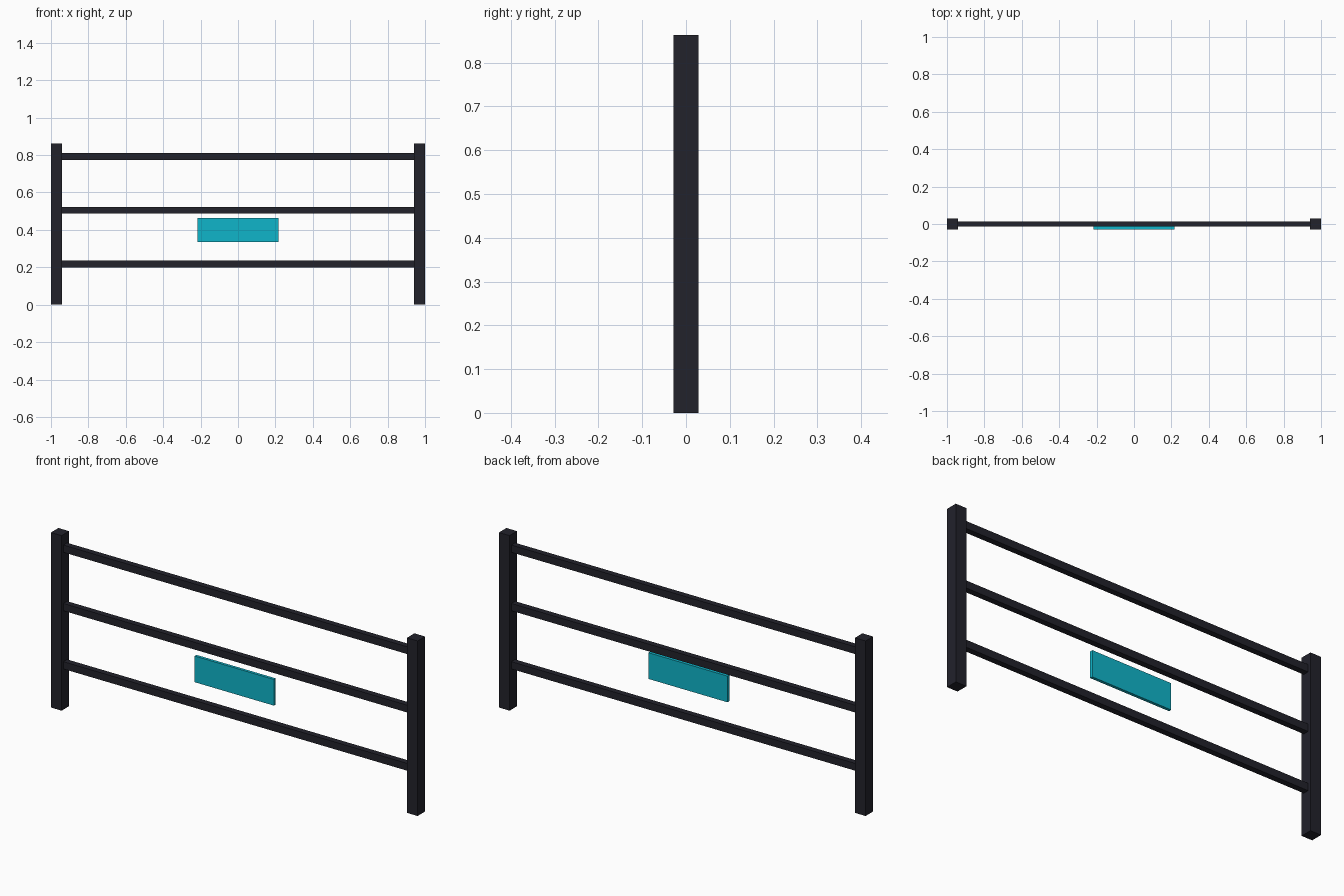
import bpy

default = bpy.data.objects.get("Cube")
if default:
    bpy.data.objects.remove(default, do_unlink=True)


def make_material(name, color):
    mat = bpy.data.materials.new(name)
    mat.use_nodes = True
    mat.diffuse_color = color
    mat.node_tree.nodes["Principled BSDF"].inputs["Base Color"].default_value = color
    return mat


def box(name, center, size, mat):
    bpy.ops.mesh.primitive_cube_add(size=1, location=center)
    obj = bpy.context.object
    obj.name = name
    obj.scale = size
    bpy.ops.object.transform_apply(location=False, rotation=False, scale=True)
    obj.data.materials.append(mat)
    return obj


dark_metal = make_material("dark metal", (0.016, 0.016, 0.024, 1))
teal = make_material("teal panel", (0.005, 0.46, 0.59, 1))

POST = 0.058
HEIGHT = 0.863
post_x = 1 - POST / 2

# Square end posts
for side, sign in (("left", 1), ("right", -1)):
    box(f"{side}_post", (sign * post_x, 0, HEIGHT / 2), (POST, POST, HEIGHT), dark_metal)

# Horizontal rails between the post centres
for level, z in (("lower", 0.218), ("middle", 0.505), ("upper", 0.793)):
    box(f"{level}_rail", (0, 0, z), (2 * post_x, 0.029, 0.036), dark_metal)

# Thin sign panel at the front, below the middle rail
box("sign_panel", (0, -0.0216, 0.399), (0.432, 0.0144, 0.129), teal)
